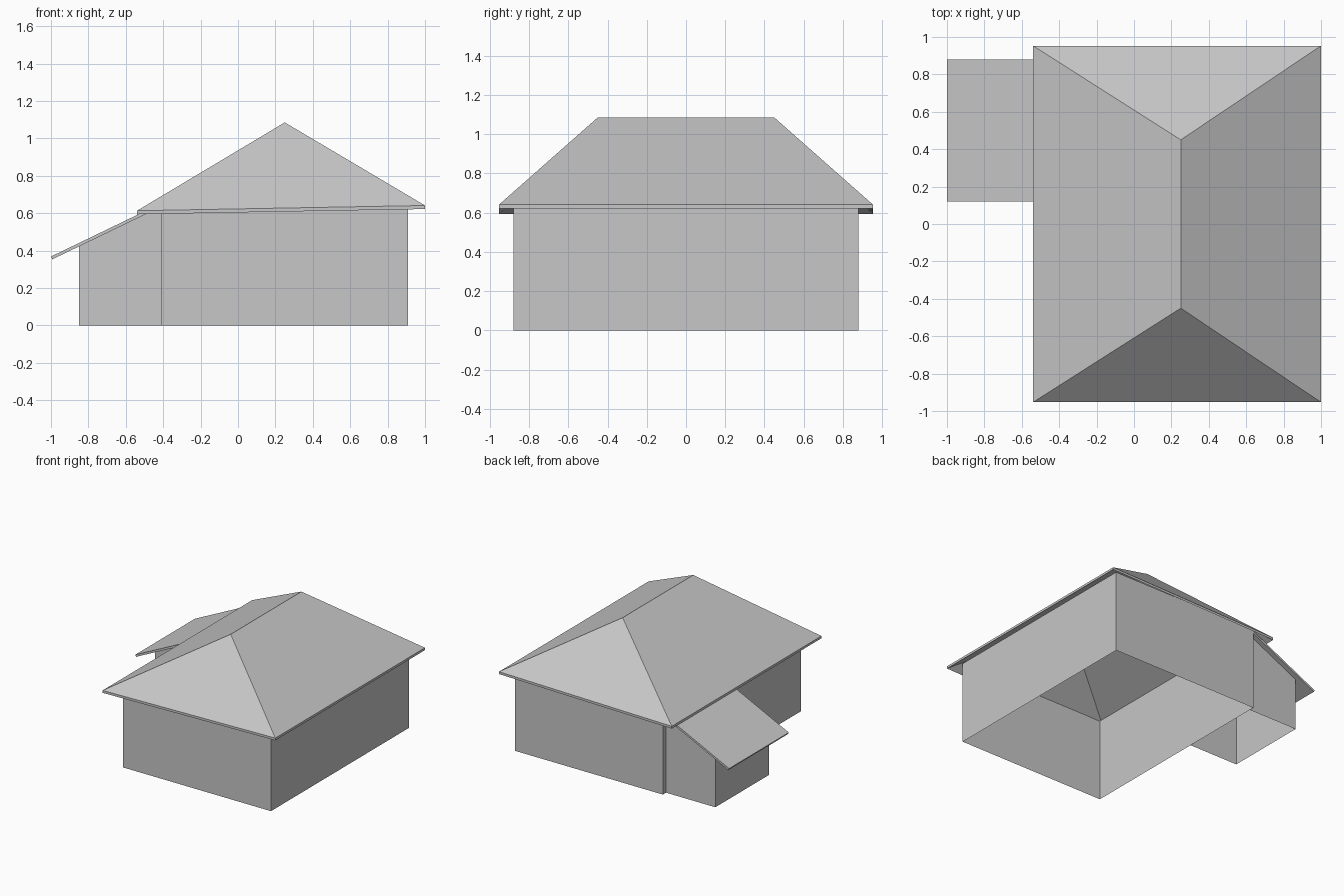
import bpy
from mathutils import Vector

cube = bpy.data.objects.get("Cube")
if cube:
    bpy.data.objects.remove(cube, do_unlink=True)

# One plain grey for everything
grey = bpy.data.materials.new("plain_grey")
grey.use_nodes = True
colour = (0.57, 0.57, 0.57, 1)
grey.diffuse_color = colour
grey.node_tree.nodes["Principled BSDF"].inputs["Base Color"].default_value = colour


def add_mesh(name, verts, faces):
    mesh = bpy.data.meshes.new(name)
    mesh.from_pydata(verts, [], faces)
    mesh.materials.append(grey)
    mesh.update()
    obj = bpy.data.objects.new(name, mesh)
    bpy.context.collection.objects.link(obj)
    return obj


def add_walls(name, plan, tops, closed):
    """Thin upright walls along a counter-clockwise plan, open above and below."""
    n = len(plan)
    verts = [(x, y, 0) for x, y in plan]
    verts += [(x, y, z) for (x, y), z in zip(plan, tops)]
    faces = []
    for i in range(n if closed else n - 1):
        j = (i + 1) % n
        faces.append((i, j, n + j, n + i))
    return add_mesh(name, verts, faces)


def add_slab(name, verts, faces, rim, offset):
    """Roof sheet given thickness by an offset; rim lists the outer corners in order."""
    n = len(verts)
    lower = [tuple(Vector(v) + Vector(offset)) for v in verts]
    under = [tuple(n + i for i in reversed(f)) for f in faces]
    edge = [(b, a, n + a, n + b) for a, b in zip(rim, rim[1:] + rim[:1])]
    return add_mesh(name, verts + lower, faces + under, ) if not edge else add_mesh(
        name, verts + lower, faces + under + edge)


# Main house walls
left, right, depth = -0.41, 0.91, 0.88
add_walls("main_walls",
          [(left, -depth), (right, -depth), (right, depth), (left, depth)],
          [0.665] * 4, True)

# Hipped main roof, with the eave slightly lower on the lean-to side
eave_y, ridge_y, ridge_x, ridge_z = 0.953, 0.45, 0.25, 1.085
low, high = (-0.54, 0.613), (1.0, 0.641)
add_slab("main_roof",
         [(low[0], -eave_y, low[1]), (high[0], -eave_y, high[1]),
          (high[0], eave_y, high[1]), (low[0], eave_y, low[1]),
          (ridge_x, -ridge_y, ridge_z), (ridge_x, ridge_y, ridge_z)],
         [(0, 1, 4), (1, 2, 5, 4), (2, 3, 5), (3, 0, 4, 5)],
         [0, 1, 2, 3], (0, 0, -0.019))

# Lean-to walls, open towards the house
outer, back, front = -0.85, 0.84, 0.16
add_walls("lean_to_walls",
          [(left, back), (outer, back), (outer, front), (left, front)],
          [0.636, 0.424, 0.424, 0.636], False)

# Sloping lean-to roof
y0, y1 = 0.12, 0.88
add_slab("lean_to_roof",
         [(-1, y0, 0.368), (left, y0, 0.653), (left, y1, 0.653), (-1, y1, 0.368)],
         [(0, 1, 2, 3)], [0, 1, 2, 3], (0.007, 0, -0.015))
